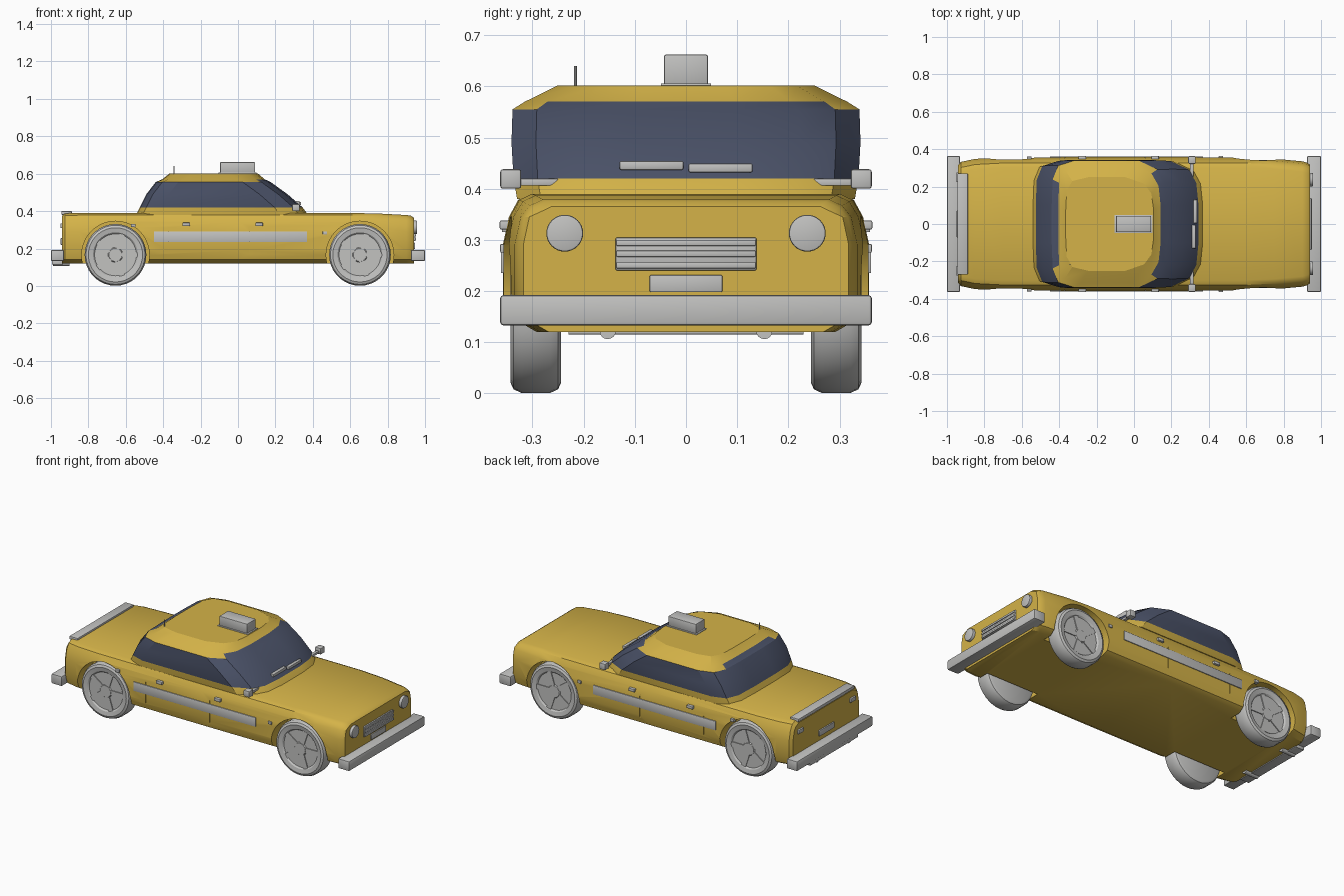
import bpy, bmesh, math
from mathutils import Matrix

if "Cube" in bpy.data.objects:
    bpy.data.objects.remove(bpy.data.objects["Cube"])


def material(name, rgb):
    m = bpy.data.materials.new(name)
    m.diffuse_color = (*rgb, 1)
    m.use_nodes = True
    m.node_tree.nodes["Principled BSDF"].inputs["Base Color"].default_value = m.diffuse_color
    return m


YELLOW = material("yellow_paint", (0.66, 0.45, 0.065))
GLASS = material("dark_glass", (0.07, 0.085, 0.14))
GREY = material("light_grey", (0.54, 0.54, 0.53))


def finish(bm, name, mats, angle=30):
    bmesh.ops.recalc_face_normals(bm, faces=bm.faces)
    me = bpy.data.meshes.new(name)
    bm.to_mesh(me)
    bm.free()
    for m in mats:
        me.materials.append(m)
    ob = bpy.data.objects.new(name, me)
    bpy.context.collection.objects.link(ob)
    smooth(ob, angle)
    return ob


def smooth(ob, angle=30):
    bpy.ops.object.select_all(action='DESELECT')
    ob.select_set(True)
    bpy.context.view_layer.objects.active = ob
    bpy.ops.object.shade_smooth_by_angle(angle=math.radians(angle))


def box(name, x, y, z, bevel=0.004, mat=GREY):
    """Bevelled box from (min, max) ranges."""
    bm = bmesh.new()
    size = [b - a for a, b in (x, y, z)]
    mid = [(a + b) / 2 for a, b in (x, y, z)]
    bmesh.ops.create_cube(bm, size=1, matrix=Matrix.Translation(mid) @ Matrix.Diagonal((*size, 1)))
    if bevel:
        bmesh.ops.bevel(bm, geom=bm.edges[:], offset=bevel, segments=2, profile=0.5, affect='EDGES')
    return finish(bm, name, [mat])


def cylinder(name, r, depth, loc, axis, segs=32, bevel=0.0, mat=GREY):
    bm = bmesh.new()
    rot = {'X': Matrix.Rotation(math.pi / 2, 4, 'Y'), 'Y': Matrix.Rotation(math.pi / 2, 4, 'X'),
           'Z': Matrix.Identity(4)}[axis]
    bmesh.ops.create_cone(bm, cap_ends=True, segments=segs, radius1=r, radius2=r, depth=depth,
                          matrix=Matrix.Translation(loc) @ rot)
    if bevel:
        rim = [e for e in bm.edges if any(len(f.verts) > 4 for f in e.link_faces)]
        bmesh.ops.bevel(bm, geom=rim, offset=bevel, segments=2, profile=0.5, affect='EDGES')
    return finish(bm, name, [mat])


def loft(bm, rings):
    """Join closed rings of points and cap the ends; returns the bands of faces."""
    rows = [[bm.verts.new(p) for p in ring] for ring in rings]
    n = len(rows[0])
    bands = [[bm.faces.new((a[i], a[(i + 1) % n], b[(i + 1) % n], b[i])) for i in range(n)]
             for a, b in zip(rows, rows[1:])]
    bm.faces.new(rows[0])
    bm.faces.new(rows[-1])
    return bands


# body shell: cross-sections along the length (x, half width, top height)
stations = [(-.94, .315, .375), (-.925, .332, .388), (-.85, .348, .39), (-.7, .356, .39), (0, .358, .39),
            (.6, .356, .39), (.75, .349, .387), (.9, .335, .379), (.925, .328, .375), (.94, .318, .365)]
rings = []
for x, w, t in stations:
    half = [(w - .05, .12), (w - .015, .14), (w, .19), (w, .29), (w - .012, .345), (w - .03, t - .012), (w - .055, t)]
    rings.append([(x, y, z) for y, z in half] + [(x, -y, z) for y, z in reversed(half)])
bm = bmesh.new()
loft(bm, rings)
body = finish(bm, "body", [YELLOW])

# wheel arches and door seams cut out of the body
cutters = []
for s in (-1, 1):
    for x in (-.655, .652):
        cutters.append(cylinder("arch_cutter", .181, .2, (x, s * .335, .165), 'Y', 40, mat=YELLOW))
    for x in (-.37, .06):
        ys = sorted((s * .352, s * .4))
        cutters.append(box("seam_cutter", (x - .002, x + .002), ys, (.15, .36), 0, YELLOW))
for c in cutters:
    c.hide_render = True
    mod = body.modifiers.new("cut", 'BOOLEAN')
    mod.operation, mod.object, mod.solver = 'DIFFERENCE', c, 'EXACT'
    bpy.context.view_layer.objects.active = body
    bpy.ops.object.modifier_apply(modifier=mod.name)
for c in cutters:
    bpy.data.objects.remove(c)
smooth(body)

# cabin: stacked outlines (height, rear x, front x, half width)
levels = [(.38, -.545, .375, .330), (.42, -.525, .345, .337), (.49, -.49, .265, .341),
          (.555, -.44, .175, .339), (.57, -.405, .143, .315), (.602, -.365, .105, .25)]
rings = []
for z, r, f, w in levels:
    half = [(f, w * .3), (f - .012, w * .65), (f - .05, w * .86), (f - .15, w),
            (r + .12, w), (r + .035, w * .92), (r + .005, w * .7), (r, w * .3)]
    rings.append([(x, y, z) for x, y in half] + [(x, -y, z) for x, y in reversed(half)])
bm = bmesh.new()
bands = loft(bm, rings)
for band in bands[1:4]:
    for f in band:
        c = f.calc_center_median()
        # upper shoulder of the side stays painted, the screens stay glazed
        f.material_index = 0 if c.z > .56 and abs(c.y) > .25 else 1
finish(bm, "cabin", [YELLOW, GLASS], 20)

# wheels: a turned profile of (radius, depth) with spokes
profile = [(0, .336), (.035, .336), (.04, .330), (.112, .330), (.12, .338), (.145, .343), (.158, .337),
           (.165, .322), (.165, .265), (.158, .250), (.145, .244), (0, .244)]
for s, side in ((-1, "right"), (1, "left")):
    for x, end in ((-.655, "rear"), (.652, "front")):
        bm = bmesh.new()
        vs = [bm.verts.new((r, s * y, 0)) for r, y in profile]
        es = [bm.edges.new(p) for p in zip(vs, vs[1:])]
        bmesh.ops.spin(bm, geom=vs + es, cent=(0, 0, 0), axis=(0, 1, 0), angle=math.tau, steps=36)
        bmesh.ops.remove_doubles(bm, verts=bm.verts, dist=1e-5)
        for k in range(5):
            m = Matrix.Rotation(k * math.tau / 5, 4, 'Y') @ Matrix.Translation((.075, s * .331, 0))
            bmesh.ops.create_cube(bm, size=1, matrix=m @ Matrix.Diagonal((.085, .008, .03, 1)))
        bmesh.ops.translate(bm, verts=bm.verts, vec=(x, 0, .166))
        finish(bm, f"{end}_{side}_wheel", [GREY])

# bumpers and rear valance
box("front_bumper", (.925, 1.0), (-.363, .363), (.133, .192), .006)
box("rear_bumper", (-1.0, -.93), (-.363, .363), (.133, .192), .006)
box("rear_valance", (-.995, -.935), (-.23, .23), (.115, .137), .002)

# nose: grille with slats, number plate, headlights
box("grille", (.93, .948), (-.138, .138), (.24, .305))
for z in (.25, .273, .294):
    box("grille_slat", (.94, .953), (-.136, .136), (z - .006, z + .006), .002)
box("front_plate", (.93, .946), (-.071, .071), (.198, .231), .002)
for s in (-1, 1):
    cylinder("headlight", .036, .03, (.942, s * .237, .313), 'X', 32, .004)

# tail: boot lip, lamps, plate, exhausts
box("boot_lip", (-.945, -.888), (-.27, .27), (.38, .4), .004)
box("rear_plate", (-.948, -.93), (-.071, .071), (.22, .255), .002)
for s in (-1, 1):
    ys = sorted((s * .225, s * .275))
    box("tail_lamp", (-.95, -.93), ys, (.31, .335), .003)
    cylinder("exhaust", .016, .09, (-.945, s * .153, .122), 'X', 16)

# side trim on both flanks
for s in (-1, 1):
    def flank(a, b):
        return sorted((s * a, s * b))
    box("side_stripe", (-.45, .37), flank(.35, .362), (.235, .29), .001)
    for x in (-.277, .113):
        box("door_handle", (x - .02, x + .02), flank(.335, .364), (.32, .338), .003)
    box("front_marker", (.453, .477), flank(.345, .363), (.275, .292), .002)
    box("rear_marker", (-.572, -.548), flank(.335, .36), (.315, .332), .002)
    box("mirror", (.29, .33), flank(.322, .363), (.4, .438), .005)
    box("mirror_arm", (.3, .318), flank(.25, .33), (.406, .42), .002)

# wipers lying on the windscreen
box("left_wiper", (.318, .338), (.005, .13), (.432, .449), .003)
box("right_wiper", (.31, .33), (-.13, -.005), (.437, .454), .003)

# roof sign and aerial
box("sign_base", (-.105, .1), (-.049, .049), (.598, .606), .002)
box("roof_sign", (-.096, .091), (-.043, .043), (.602, .662), .004)
cylinder("aerial", .003, .07, (-.342, -.216, .605), 'Z', 10)
